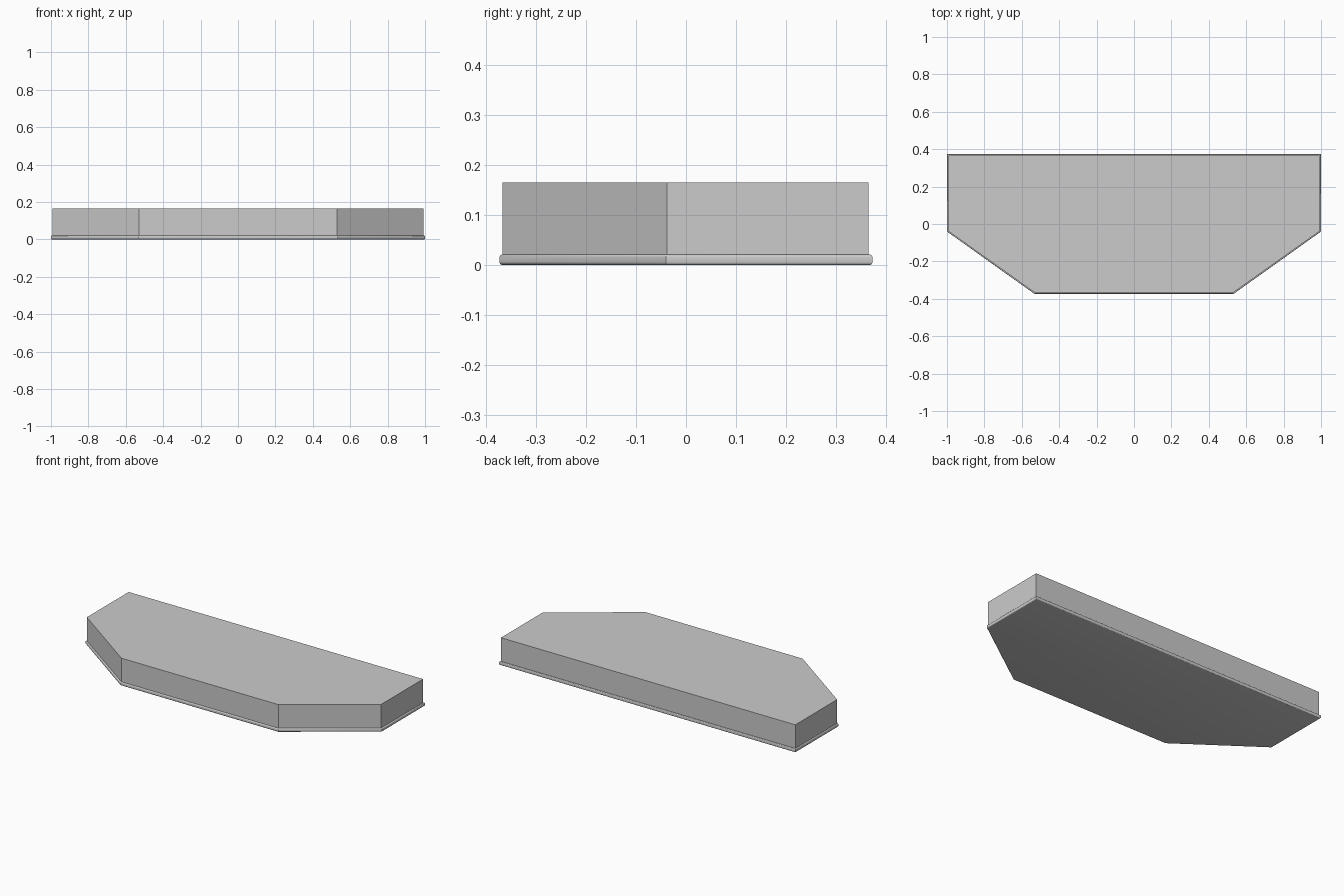
import bpy, bmesh

if "Cube" in bpy.data.objects:
    bpy.data.objects.remove(bpy.data.objects["Cube"])


def outline(half_w, back, side_y, front_x, front):
    """Symmetric six-sided footprint with two clipped front corners."""
    right = [(front_x, front), (half_w, side_y), (half_w, back)]
    return right + [(-x, y) for x, y in reversed(right)]


def prism(name, points, z0, z1, bevel=0.0):
    bm = bmesh.new()
    base = bm.faces.new([bm.verts.new((x, y, z0)) for x, y in points])
    top = bmesh.ops.extrude_face_region(bm, geom=[base], use_keep_orig=True)["geom"]
    for v in top:
        if isinstance(v, bmesh.types.BMVert):
            v.co.z = z1
    bmesh.ops.recalc_face_normals(bm, faces=bm.faces[:])
    if bevel:
        # Round only the top and bottom rims, keeping the corners mitred
        rims = [e for e in bm.edges
                if abs(e.verts[0].co.z - e.verts[1].co.z) < 1e-6]
        bmesh.ops.bevel(bm, geom=rims, offset=bevel, segments=4,
                        profile=0.5, affect='EDGES')
    mesh = bpy.data.meshes.new(name)
    bm.to_mesh(mesh)
    bm.free()
    obj = bpy.data.objects.new(name, mesh)
    bpy.context.collection.objects.link(obj)
    return obj


# Thin base slab with a rounded lip
slab = prism("base_slab", outline(1.0, 0.373, -0.04, 0.533, -0.373),
             0.0, 0.021, bevel=0.006)
bpy.context.view_layer.objects.active = slab
slab.select_set(True)
bpy.ops.object.shade_smooth_by_angle(angle=0.6)

# Main block, set slightly in from the lip
prism("main_block", outline(0.993, 0.365, -0.038, 0.53, -0.367), 0.021, 0.165)
